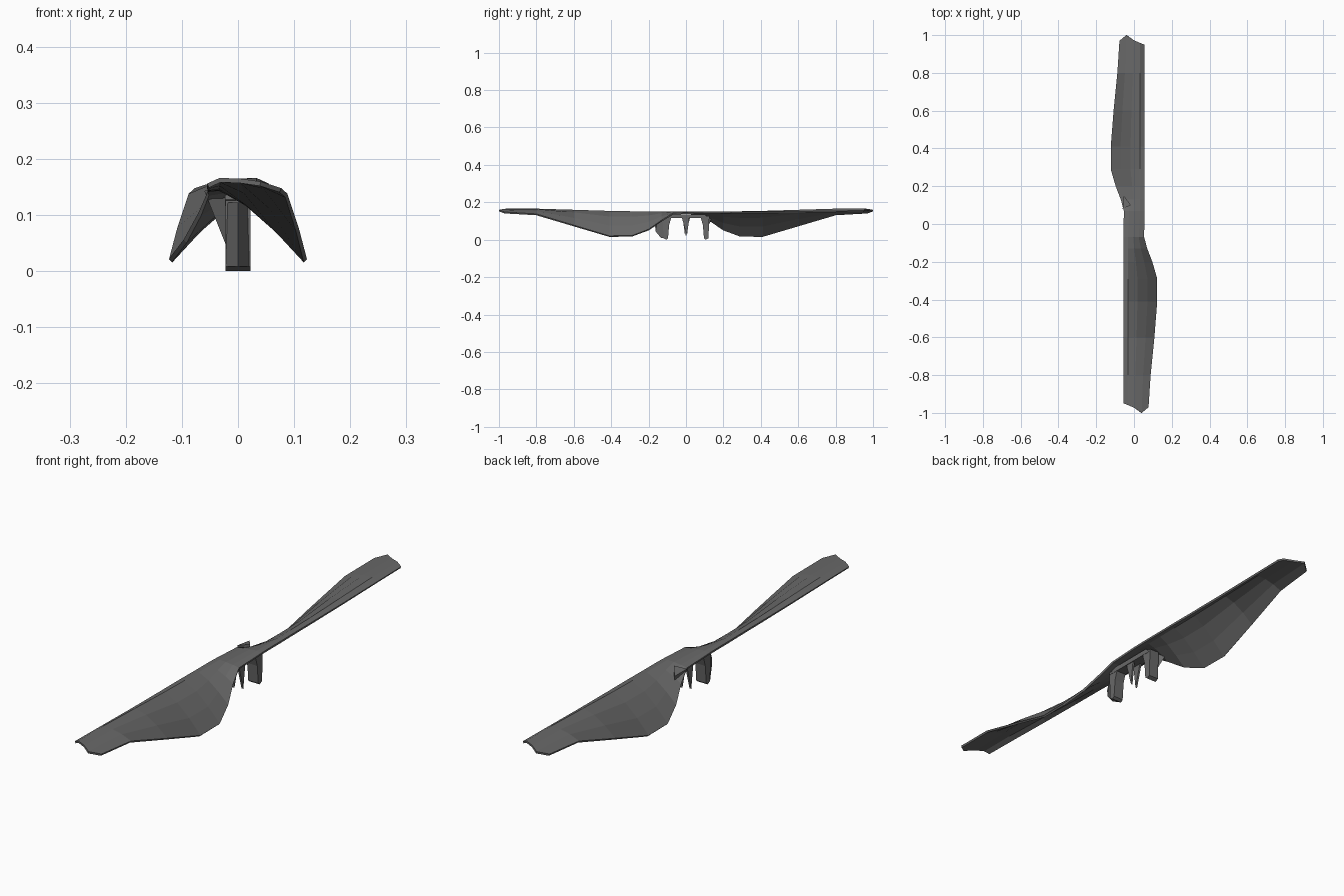
import bpy, bmesh
from mathutils import Vector

if "Cube" in bpy.data.objects:
    bpy.data.objects.remove(bpy.data.objects["Cube"])

grey = bpy.data.materials.new("dark_grey")
grey.diffuse_color = (0.14, 0.14, 0.14, 1)
grey.use_nodes = True
grey.node_tree.nodes["Principled BSDF"].inputs["Base Color"].default_value = grey.diffuse_color


def make_object(name, verts, faces):
    me = bpy.data.meshes.new(name)
    me.from_pydata([Vector(v) for v in verts], [], faces)
    bm = bmesh.new()
    bm.from_mesh(me)
    bmesh.ops.recalc_face_normals(bm, faces=bm.faces)
    bm.to_mesh(me)
    bm.free()
    me.materials.append(grey)
    ob = bpy.data.objects.new(name, me)
    bpy.context.collection.objects.link(ob)
    return ob


def prism(name, profile, x0, x1, turn=1):
    # side profile (y, z) extruded along x; turn=-1 spins it half a turn about z
    n = len(profile)
    verts = [(turn * x, turn * y, z) for x in (x0, x1) for y, z in profile]
    faces = [tuple(range(n)), tuple(range(n, 2 * n))]
    faces += [(i, (i + 1) % n, n + (i + 1) % n, n + i) for i in range(n)]
    return make_object(name, verts, faces)


# Twisted two-bladed skin: y, trailing x, trailing z, leading z, crest z, droop power
stations = [
    (-0.97, 0.077, 0.148, 0.156, 0.166, 2.6),
    (-0.80, 0.088, 0.138, 0.154, 0.166, 2.2),
    (-0.60, 0.108, 0.078, 0.151, 0.160, 1.6),
    (-0.41, 0.123, 0.021, 0.150, 0.154, 1.35),
    (-0.29, 0.123, 0.022, 0.150, 0.152, 1.35),
    (-0.20, 0.097, 0.056, 0.149, 0.151, 1.35),
    (-0.13, 0.070, 0.105, 0.149, 0.151, 1.5),
    (-0.07, 0.054, 0.142, 0.148, 0.151, 1.8),
]
tip_shift = (0.02, 0.012, -0.004, -0.03, 0.0)
rows = []
for i, (y, xt, zt, zl, zc, power) in enumerate(stations):
    row = [(-0.055, y, zl), (-0.033, y, zc)]
    for t in (0.33, 0.67, 1.0):
        row.append((-0.033 + t * (xt + 0.033), y, zc + (zt - zc) * t ** power))
    if i == 0:
        row = [(x, yy + s, z) for (x, yy, z), s in zip(row, tip_shift)]
    rows.append(row)
rows += [[(-x, -y, z) for x, y, z in reversed(r)] for r in reversed(rows)]
verts = [p for r in rows for p in r]
faces = [(5 * j + i, 5 * j + i + 1, 5 * j + i + 6, 5 * j + i + 5)
         for j in range(len(rows) - 1) for i in range(4)]
blades = make_object("blades", verts, faces)
if sum(p.normal.z for p in blades.data.polygons) < 0:
    blades.data.flip_normals()
mod = blades.modifiers.new("thickness", 'SOLIDIFY')
mod.thickness = 0.008
mod.offset = -1

# Hub bar under the centre
prism("hub_bar", [(-0.12, 0.116), (0.12, 0.116), (0.1, 0.136), (-0.1, 0.136)],
      -0.023, 0.023)

# Clip legs and centre prongs, repeated by a half turn
clip = [(0.075, 0.13), (0.09, 0.08), (0.096, 0.008), (0.106, 0.0),
        (0.12, 0.008), (0.125, 0.126)]
prong = [(-0.027, 0.135), (0.02, 0.135), (0.005, 0.02)]
for side, turn in (("back", 1), ("front", -1)):
    prism(side + "_clip", clip, -0.022, 0.022, turn)
    prism(side + "_prong", prong, 0.012, 0.02, turn)

# Ridged wedge brace on the front clip
make_object("front_brace",
            [(-0.022, -0.12, 0.122), (0.02, -0.12, 0.122), (-0.022, -0.12, 0.008),
             (0.02, -0.12, 0.008), (0.0, -0.148, 0.122), (0.0, -0.165, 0.075),
             (0.0, -0.163, 0.045), (0.0, -0.132, 0.008)],
            [(0, 1, 4), (0, 4, 5, 6, 7, 2), (1, 3, 7, 6, 5, 4), (2, 7, 3),
             (0, 2, 3, 1)])

# Small pointed gusset beside the back clip
make_object("back_gusset",
            [(-0.054, 0.15, 0.138), (-0.06, 0.08, 0.143), (-0.017, 0.10, 0.152),
             (-0.021, 0.105, 0.045)],
            [(0, 1, 2), (0, 1, 3), (1, 2, 3), (2, 0, 3)])
